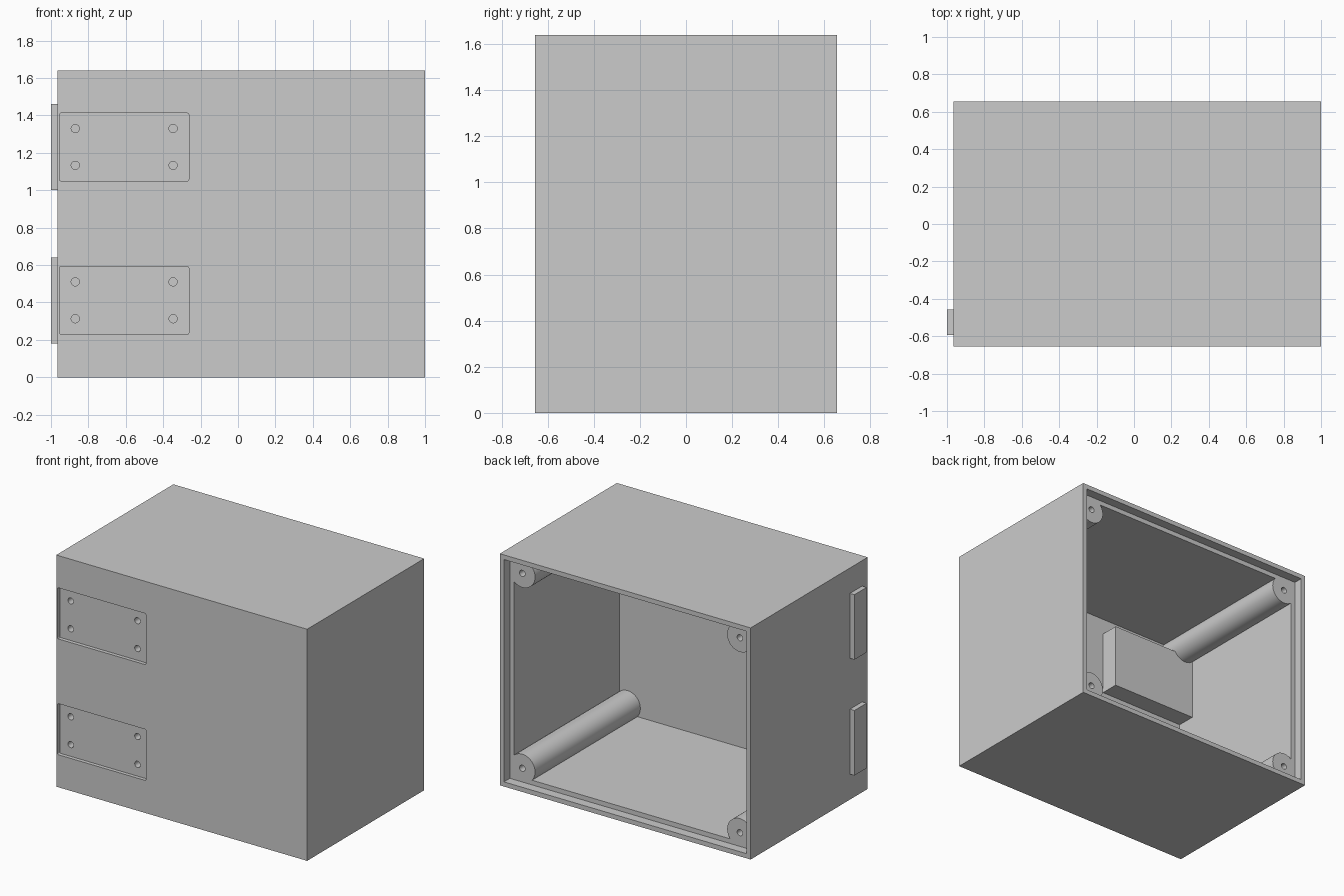
import bpy
import bmesh
from math import radians
from mathutils import Matrix, Vector

default = bpy.data.objects.get("Cube")
if default:
    bpy.data.objects.remove(default, do_unlink=True)

# Overall shell
X0, X1 = -0.965, 1.0
YF, YB = -0.655, 0.655
H = 1.64
WALL = 0.066
LIP = WALL / 2
BOSS_INSET = 0.13


def finish(name, bm):
    mesh = bpy.data.meshes.new(name)
    bm.to_mesh(mesh)
    bm.free()
    obj = bpy.data.objects.new(name, mesh)
    bpy.context.collection.objects.link(obj)
    return obj


def box(name, lo, hi, corner=0):
    """Box between two corners; optionally rounds the edges running along y."""
    lo, hi = Vector(lo), Vector(hi)
    bm = bmesh.new()
    bmesh.ops.create_cube(bm, size=1)
    for v in bm.verts:
        v.co = (lo + hi) / 2 + v.co * (hi - lo)
    if corner:
        edges = [e for e in bm.edges
                 if abs(e.verts[0].co.y - e.verts[1].co.y) > 1e-4]
        bmesh.ops.bevel(bm, geom=edges, offset=corner, segments=3,
                        profile=0.5, affect='EDGES')
    return finish(name, bm)


def rod(name, x, z, radius, y0, y1, sides=48):
    """Cylinder running along y."""
    bm = bmesh.new()
    place = Matrix.Translation((x, (y0 + y1) / 2, z)) @ Matrix.Rotation(radians(90), 4, 'X')
    bmesh.ops.create_cone(bm, cap_ends=True, segments=sides, radius1=radius,
                          radius2=radius, depth=y1 - y0, matrix=place)
    return finish(name, bm)


def combine(target, tool, operation):
    """Apply a boolean and discard the tool."""
    tool.hide_render = True
    mod = target.modifiers.new(tool.name, 'BOOLEAN')
    mod.operation = operation
    mod.solver = 'EXACT'
    mod.object = tool
    bpy.context.view_layer.objects.active = target
    bpy.ops.object.modifier_apply(modifier=mod.name)
    bpy.data.objects.remove(tool, do_unlink=True)


# Open-backed shell
enclosure = box("enclosure", (X0, YF, 0), (X1, YB, H))
combine(enclosure, box("cavity", (X0 + WALL, YF + WALL, WALL),
                       (X1 - WALL, YB + 0.2, H - WALL)), 'DIFFERENCE')

# Hinge blocks pass through the right wall and stand out as tabs
hinge_bases = (0.18, 1.0)
for z in hinge_bases:
    combine(enclosure, box("hinge_block", (-1, YF + WALL - 0.004, z),
                           (-0.22, -0.456, z + 0.46)), 'UNION')

# Corner screw columns
corners = [(x, z) for x in (X0 + BOSS_INSET, X1 - BOSS_INSET)
           for z in (BOSS_INSET, H - BOSS_INSET)]
for x, z in corners:
    combine(enclosure, rod("column", x, z, 0.1, YF + LIP, YB - LIP), 'UNION')

# Recess that seats a back lid, trimming the columns level with its ledge
combine(enclosure, box("lid_recess", (X0 + LIP, YB - WALL, LIP),
                       (X1 - LIP, YB + 0.2, H - LIP)), 'DIFFERENCE')
for x, z in corners:
    combine(enclosure, rod("column_hole", x, z, 0.022, YB - 0.4, YB, 24), 'DIFFERENCE')

# Front plate pockets with four blind screw holes each
for z in hinge_bases:
    combine(enclosure, box("plate_pocket", (-0.955, YF - 0.1, z + 0.05),
                           (-0.263, YF + 0.026, z + 0.412), 0.008), 'DIFFERENCE')
    for x in (-0.87, -0.347):
        for dz in (0.133, 0.33):
            combine(enclosure, rod("plate_hole", x, z + dz, 0.022,
                                   YF - 0.05, YF + 0.14, 24), 'DIFFERENCE')

# Smooth the round parts, keep the edges crisp
bpy.ops.object.select_all(action='DESELECT')
enclosure.select_set(True)
bpy.context.view_layer.objects.active = enclosure
bpy.ops.object.shade_smooth_by_angle(angle=radians(30))
